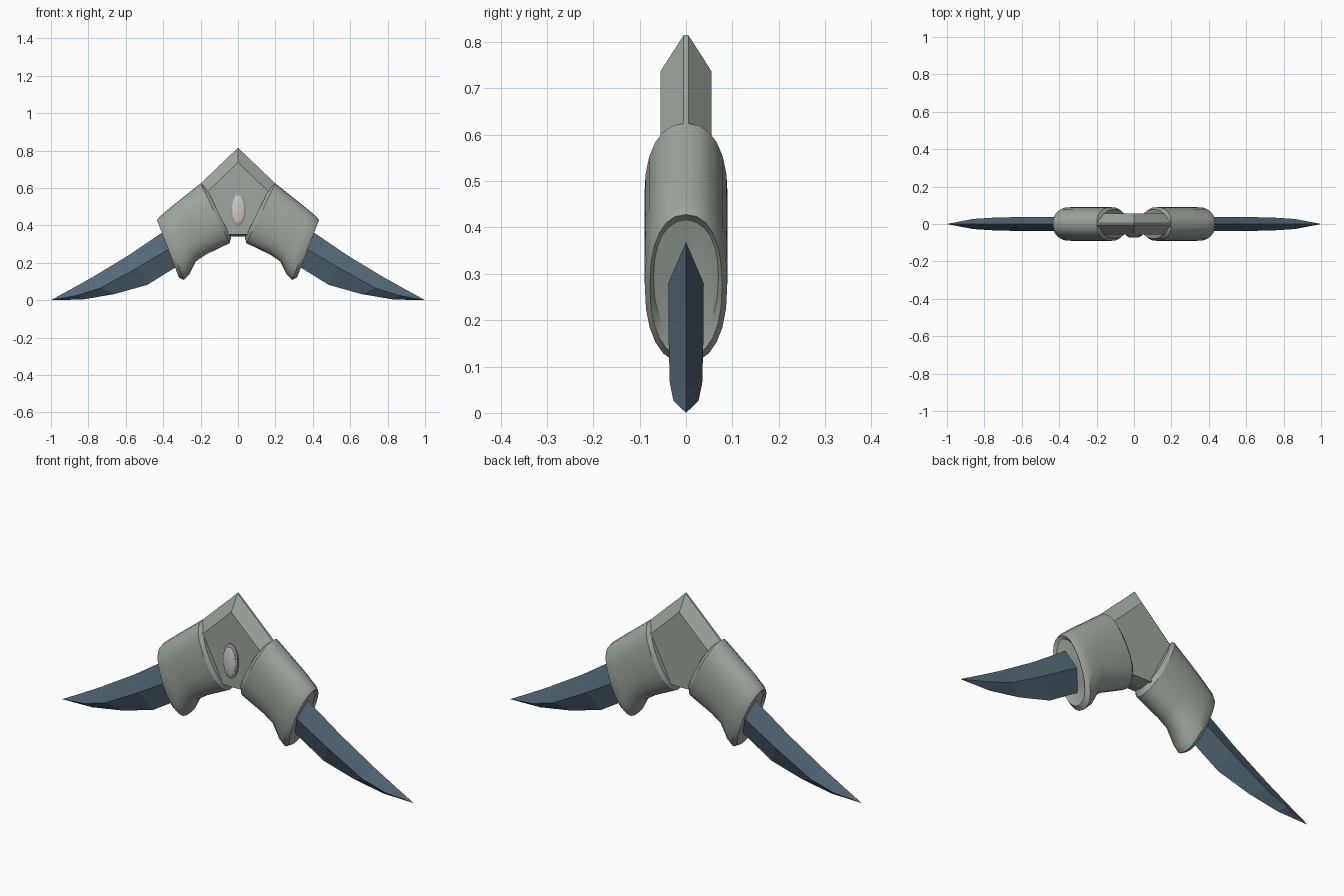
import bpy, bmesh, math
from mathutils import Vector

if "Cube" in bpy.data.objects:
    bpy.data.objects.remove(bpy.data.objects["Cube"])


def material(name, rgb):
    m = bpy.data.materials.new(name)
    m.diffuse_color = (*rgb, 1)
    m.use_nodes = True
    m.node_tree.nodes["Principled BSDF"].inputs["Base Color"].default_value = m.diffuse_color
    return m


STONE = material("grey green metal", (0.34, 0.38, 0.34))
STEEL = material("blue steel", (0.085, 0.14, 0.185))
PEARL = material("pale pearl", (0.62, 0.59, 0.60))


def loft(name, rings, mat, smooth=None, mirror=False):
    """Skin a list of equal-length closed rings and cap both ends."""
    bm = bmesh.new()
    loops = [[bm.verts.new(p) for p in ring] for ring in rings]
    n = len(loops[0])
    for a, b in zip(loops, loops[1:]):
        for i in range(n):
            j = (i + 1) % n
            bm.faces.new((a[i], a[j], b[j], b[i]))
    bm.faces.new(loops[0])
    bm.faces.new(loops[-1])
    bmesh.ops.remove_doubles(bm, verts=bm.verts, dist=1e-5)
    bmesh.ops.recalc_face_normals(bm, faces=bm.faces)
    me = bpy.data.meshes.new(name)
    bm.to_mesh(me)
    bm.free()
    me.materials.append(mat)
    ob = bpy.data.objects.new(name, me)
    bpy.context.collection.objects.link(ob)
    if smooth:
        bpy.ops.object.select_all(action='DESELECT')
        ob.select_set(True)
        bpy.context.view_layer.objects.active = ob
        bpy.ops.object.shade_smooth_by_angle(angle=math.radians(smooth))
    if mirror:
        ob.modifiers.new("mirror", 'MIRROR').use_axis[0] = True
    return ob


def oval(top, bottom, w, n=24, power=2.3):
    """Rounded section between two x-z points, with half width w in y."""
    t, b = Vector((top[0], 0, top[1])), Vector((bottom[0], 0, bottom[1]))
    c, h = (t + b) / 2, (t - b) / 2
    ring = []
    for i in range(n):
        a = 2 * math.pi * i / n
        co, si = math.cos(a), math.sin(a)
        u = math.copysign(abs(co) ** (2 / power), co)
        v = math.copysign(abs(si) ** (2 / power), si)
        ring.append(c + h * u + Vector((0, w * v, 0)))
    return ring


# Central arrow-shaped block with bevelled front and back
outer = [(0, .815), (.22, .605), (.10, .34), (-.10, .34), (-.22, .605)]
inner = [(0, .737), (.20, .545), (.09, .352), (-.09, .352), (-.20, .545)]
loft("centre_block", [[(x, y, z) for x, z in prof] for prof, y in
     ((inner, -.055), (outer, -.005), (outer, .005), (inner, .055))], STONE)

# Flared sleeves with chamfered rims and a lower spur
sections = [
    ((.172, .605), (.037, .335), .078),
    ((.200, .625), (.045, .305), .090),
    ((.300, .545), (.170, .245), .090),
    ((.350, .505), (.225, .208), .090),
    ((.390, .472), (.262, .135), .090),
    ((.420, .446), (.290, .108), .089),
    ((.433, .428), (.316, .122), .078),
    ((.415, .415), (.318, .165), .070),
]
loft("sleeves", [oval(*s) for s in sections], STONE, 32, True)

# Curved blades with a diamond section: top edge, side ridge, lower edge
blade = [
    ((.30, .43), (.27, .34), (.24, .24), .038),
    ((.42, .352), (.375, .27), (.335, .175), .038),
    ((.585, .24), (.535, .175), (.485, .082), .038),
    ((.78, .122), (.735, .065), (.66, .033), .035),
    ((.88, .066), (.86, .026), (.83, .004), .027),
    ((1, 0), (1, 0), (1, 0), 0),
]
rings = [[(t[0], 0, t[1]), (m[0], w, m[1]), (b[0], 0, b[1]), (m[0], -w, m[1])]
         for t, m, b, w in blade[:-1]]
tip = [(1 - e, y, z) for e, y, z in
       ((.001, 0, .001), (.001, .0005, .0005), (0, 0, 0), (.001, -.0005, .0005))]
loft("blades", rings + [tip], STEEL, None, True)


# Oval setting and gem on the front
def disc(w, h, y, n=24):
    return [(w * math.sin(2 * math.pi * i / n), y,
             .487 + h * math.cos(2 * math.pi * i / n)) for i in range(n)]


loft("gem_setting", [disc(.042, .089, -.05), disc(.042, .089, -.062),
                     disc(.036, .080, -.066)], STONE, 30)
loft("gem", [disc(.033, .074, -.06), disc(.033, .074, -.068),
             disc(.026, .062, -.072)], PEARL, 30)
